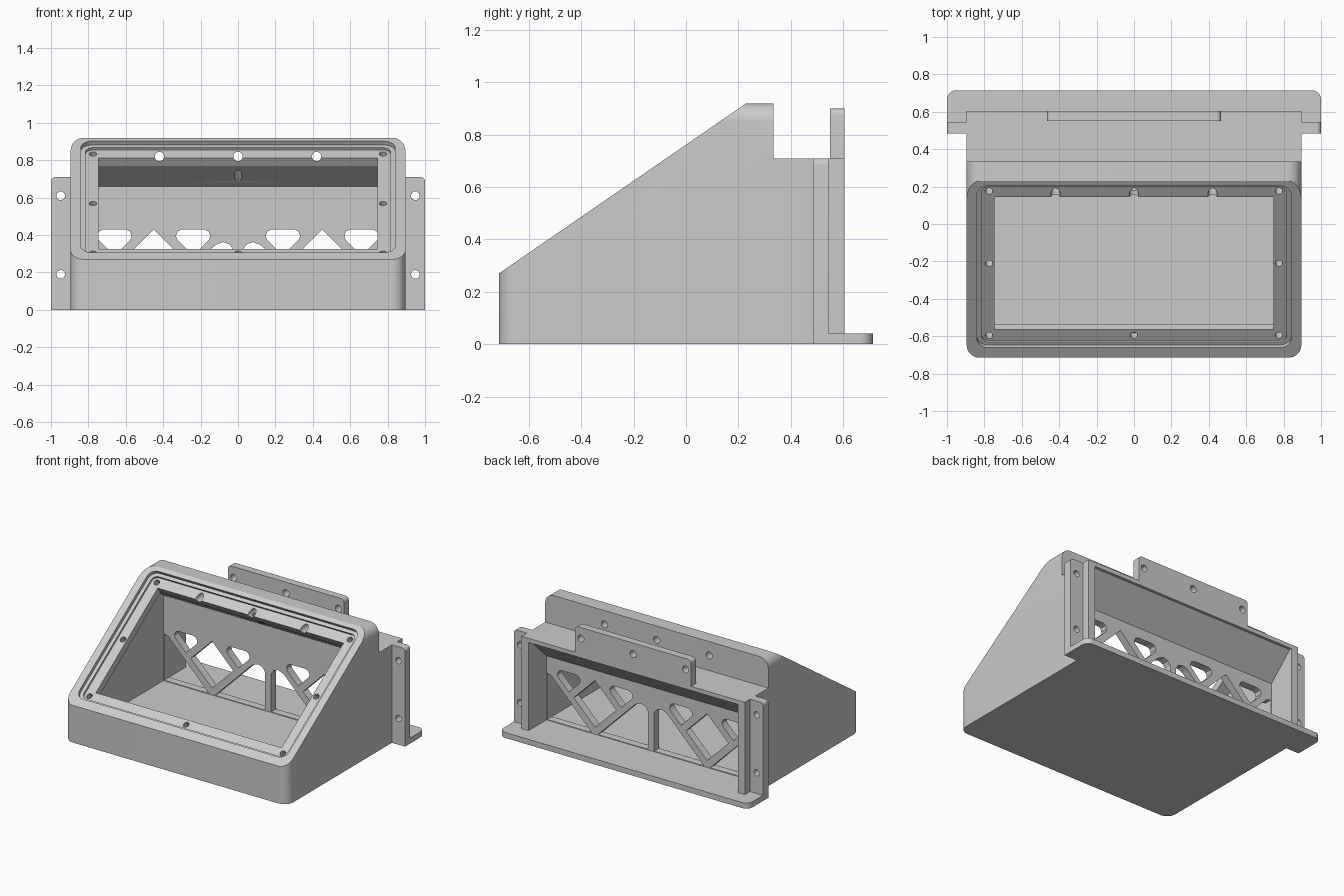
import bpy, bmesh, math
from mathutils import Matrix, Vector

cube = bpy.data.objects.get("Cube")
if cube:
    bpy.data.objects.remove(cube, do_unlink=True)

gray = bpy.data.materials.new("light gray plastic")
gray.use_nodes = True
GRAY = (0.6, 0.6, 0.6, 1)
gray.diffuse_color = GRAY
gray.node_tree.nodes["Principled BSDF"].inputs["Base Color"].default_value = GRAY


def frame(u, v, w, origin=(0, 0, 0)):
    """Matrix taking profile coordinates (u, v) and depth (w) to the model."""
    m = Matrix((u, v, w)).transposed().to_4x4()
    m.translation = Vector(origin)
    return m


X, Y, Z = Vector((1, 0, 0)), Vector((0, 1, 0)), Vector((0, 0, 1))
FRONT, SIDE, PLAN = frame(X, Z, Y), frame(Y, Z, X), frame(X, Y, Z)
tilt = math.atan2(0.65, 0.945)
UP_SLOPE = Vector((0, math.cos(tilt), math.sin(tilt)))
INWARD = Vector((0, math.sin(tilt), -math.cos(tilt)))
SLOPE = frame(X, UP_SLOPE, INWARD, (0, -0.715, 0.27))


def prism(bm, pts, space, d0, d1):
    lo = [bm.verts.new(space @ Vector((a, b, d0))) for a, b in pts]
    hi = [bm.verts.new(space @ Vector((a, b, d1))) for a, b in pts]
    bm.faces.new(lo)
    bm.faces.new(hi)
    for i in range(len(pts)):
        j = (i + 1) % len(pts)
        bm.faces.new((lo[i], lo[j], hi[j], hi[i]))


def circle(a, b, r, n=24):
    return [(a + r * math.cos(math.tau * i / n), b + r * math.sin(math.tau * i / n)) for i in range(n)]


def rounded(a0, a1, b0, b1, radii, n=8):
    """Rectangle with radii for corners: low-left, low-right, top-right, top-left."""
    pts = []
    for k, (a, b, sa, sb) in enumerate(((a0, b0, 1, 1), (a1, b0, -1, 1), (a1, b1, -1, -1), (a0, b1, 1, -1))):
        r = radii[k]
        if not r:
            pts.append((a, b))
            continue
        for i in range(n + 1):
            ang = math.pi + k * math.pi / 2 + i * math.pi / 2 / n
            pts.append((a + sa * r + r * math.cos(ang), b + sb * r + r * math.sin(ang)))
    return pts


def solid(name, prisms, bevel=None):
    bm = bmesh.new()
    for p in prisms:
        prism(bm, *p)
    bmesh.ops.recalc_face_normals(bm, faces=bm.faces)
    if bevel:
        edges = [e for e in bm.edges if bevel(*e.verts)]
        bmesh.ops.bevel(bm, geom=edges, offset=0.07, segments=8, profile=0.5, affect='EDGES')
    me = bpy.data.meshes.new(name)
    bm.to_mesh(me)
    bm.free()
    me.materials.append(gray)
    ob = bpy.data.objects.new(name, me)
    bpy.context.collection.objects.link(ob)
    return ob


def activate(ob):
    bpy.ops.object.select_all(action='DESELECT')
    ob.select_set(True)
    bpy.context.view_layer.objects.active = ob


def cut(ob, prisms):
    tool = solid("cutter", prisms)
    tool.hide_render = True
    activate(ob)
    mod = ob.modifiers.new("cut", 'BOOLEAN')
    mod.operation, mod.solver, mod.object = 'DIFFERENCE', 'EXACT', tool
    bpy.ops.object.modifier_apply(modifier=mod.name)
    bpy.data.objects.remove(tool, do_unlink=True)


def mirrored(pts, centre=0):
    return [(2 * centre - a, b) for a, b in pts]


# Wedge housing with rounded front and top corners
profile = [(-0.715, 0), (-0.715, 0.27), (0.23, 0.92), (0.335, 0.92), (0.335, 0.71), (0.605, 0.71), (0.605, 0)]


def corner(p, q):
    same_side = abs(p.co.x - q.co.x) < 0.01
    return same_side and (max(p.co.y, q.co.y) < -0.7 or min(p.co.z, q.co.z) > 0.9)


housing = solid("housing", [(profile, SIDE, -0.895, 0.895)], corner)

# Front chamber and rear chamber, leaving a partition between them
front_room = [(-0.65, 0.04), (-0.65, 0.2), (0.176, 0.768), (0.345, 0.66), (0.345, 0.04)]
rear_room = [(0.4, 0.04), (0.4, 0.505), (0.585, 0.68), (0.7, 0.68), (0.7, 0.04)]
cut(housing, [(front_room, SIDE, -0.84, 0.84), (rear_room, SIDE, -0.84, 0.84)])

# Stepped bezel recess and display opening
cut(housing, [(rounded(-0.84, 0.84, 0.065, 1.115, [0.06] * 4), SLOPE, -0.2, 0.025)])
cut(housing, [(rounded(-0.815, 0.815, 0.085, 1.09, [0.04] * 4), SLOPE, -0.2, 0.04)])
cut(housing, [(rounded(-0.745, 0.745, 0.155, 1.016, [0] * 4), SLOPE, -0.2, 0.11)])

# Bezel screw holes
screws = [(x, t, 0.1) for x in (-0.775, 0.775) for t in (0.118, 0.585, 1.053)]
screws += [(0, 0.118, 0.09), (0, 1.053, 0.26)]
cut(housing, [(circle(x, t, 0.02), SLOPE, -0.1, d) for x, t, d in screws])

# Driver access holes through the top block
access = [(circle(x, 0.82, 0.025), FRONT, 0.05, 0.7) for x in (-0.42, 0, 0.42)]
cut(housing, access)

# Truss windows in the partition
diamond = [(0.45, 0.43), (0.28, 0.26), (0.45, 0.09), (0.62, 0.26)]
slot = [(0.18, 0.43), (0.30, 0.43), (0.322, 0.42), (0.332, 0.395), (0.325, 0.375),
        (0.24, 0.29), (0.155, 0.375), (0.148, 0.395), (0.158, 0.42)]
arch = [(0.025, 0.045), (0.025, 0.32), (0.045, 0.35), (0.08, 0.362), (0.115, 0.35), (0.14, 0.33), (0.425, 0.045)]
outer = [(0.475, 0.045), (0.8, 0.37), (0.835, 0.38), (0.835, 0.045)]
windows = [diamond, slot, mirrored(slot, 0.45), arch, outer]
windows += [mirrored(w) for w in windows]
cut(housing, [(w, FRONT, 0.32, 0.43) for w in windows])

# Rear foot flange wrapping around the housing
foot = rounded(-1, 1, 0.485, 0.715, [0, 0, 0.05, 0.05])[1:]
foot = [(-1, 0.485), (-0.895, 0.485), (-0.895, 0.605), (0.895, 0.605), (0.895, 0.485)] + foot
parts = [housing, solid("foot_flange", [(foot, PLAN, 0, 0.04)])]

# Side mounting ears with two bolt holes each
for side, s in (("left", 1), ("right", -1)):
    shape = rounded(0.895, 1, 0.04, 0.71, [0, 0, 0.025, 0])
    shape = shape if s > 0 else mirrored(shape)
    ear = solid(side + "_ear", [(shape, FRONT, 0.485, 0.545)])
    cut(ear, [(circle(s * 0.948, z, 0.023), FRONT, 0.4, 0.6) for z in (0.19, 0.61)])
    parts.append(ear)

# Upper mounting tab
tab = solid("upper_tab", [(rounded(-0.465, 0.465, 0.71, 0.9, [0, 0, 0.025, 0.025]), FRONT, 0.55, 0.605)])
cut(tab, access)
parts.append(tab)

for ob in parts:
    activate(ob)
    bpy.ops.object.shade_smooth_by_angle(angle=math.radians(30))
